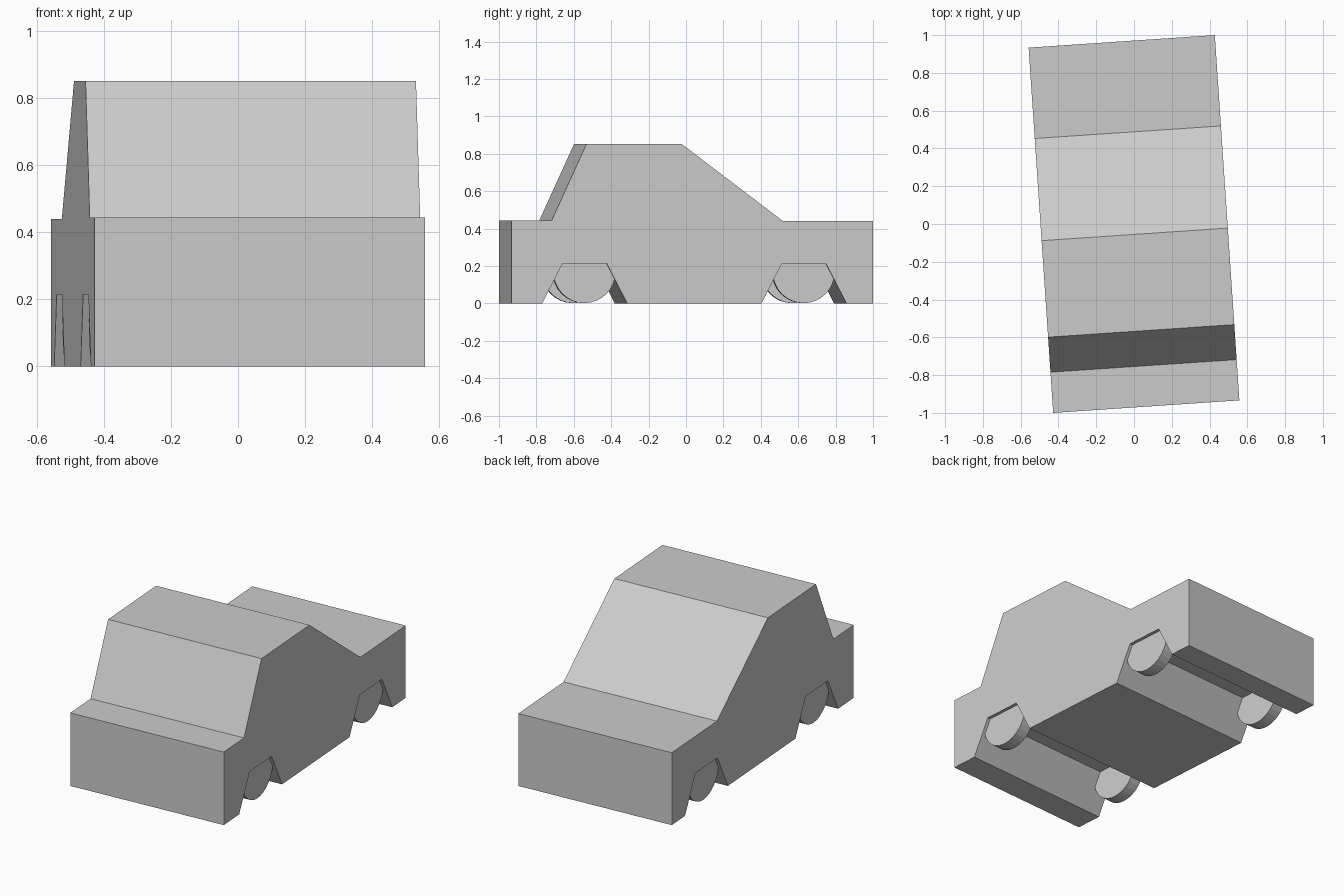
import bpy, bmesh, math
from mathutils import Matrix

if "Cube" in bpy.data.objects:
    bpy.data.objects.remove(bpy.data.objects["Cube"])

TURN = Matrix.Rotation(math.radians(3.85), 4, 'Z')   # whole car sits slightly turned
HALF_W, HALF_L = 0.494, 0.969
AXLES = (-0.576, 0.599)

grey = bpy.data.materials.new("plain grey")
grey.diffuse_color = (0.6, 0.6, 0.6, 1)
grey.use_nodes = True
grey.node_tree.nodes["Principled BSDF"].inputs["Base Color"].default_value = grey.diffuse_color


def finish(name, bm):
    bmesh.ops.transform(bm, matrix=TURN, verts=bm.verts)
    bmesh.ops.recalc_face_normals(bm, faces=bm.faces)
    mesh = bpy.data.meshes.new(name)
    bm.to_mesh(mesh)
    bm.free()
    mesh.materials.append(grey)
    obj = bpy.data.objects.new(name, mesh)
    bpy.context.collection.objects.link(obj)
    return obj


# Body: side profile (length, height) with two arch notches, extruded across
profile = [(HALF_L, 0), (HALF_L, 0.44), (0.487, 0.44), (-0.055, 0.852),
           (-0.567, 0.852), (-0.753, 0.444), (-HALF_L, 0.444), (-HALF_L, 0)]
for axle in AXLES:
    profile += [(axle - 0.228, 0), (axle - 0.118, 0.214),
                (axle + 0.118, 0.214), (axle + 0.228, 0)]
bm = bmesh.new()
face = bm.faces.new([bm.verts.new((-HALF_W, y, z)) for y, z in profile])
ext = bmesh.ops.extrude_face_region(bm, geom=[face])
bmesh.ops.translate(bm, vec=(2 * HALF_W, 0, 0),
                    verts=[g for g in ext["geom"] if isinstance(g, bmesh.types.BMVert)])
finish("car_body", bm)

# Wheels: slim discs set just inside the arches
R, THICK, INSET = 0.166, 0.075, 0.02
for end, axle in zip(("front", "rear"), AXLES):
    for side, s in (("left", -1), ("right", 1)):
        bm = bmesh.new()
        place = (Matrix.Translation((s * (HALF_W - INSET - THICK / 2), axle, R + 0.002))
                 @ Matrix.Rotation(math.pi / 2, 4, 'Y'))
        bmesh.ops.create_cone(bm, cap_ends=True, segments=32, radius1=R, radius2=R,
                              depth=THICK, matrix=place)
        finish(f"{end}_{side}_wheel", bm)
